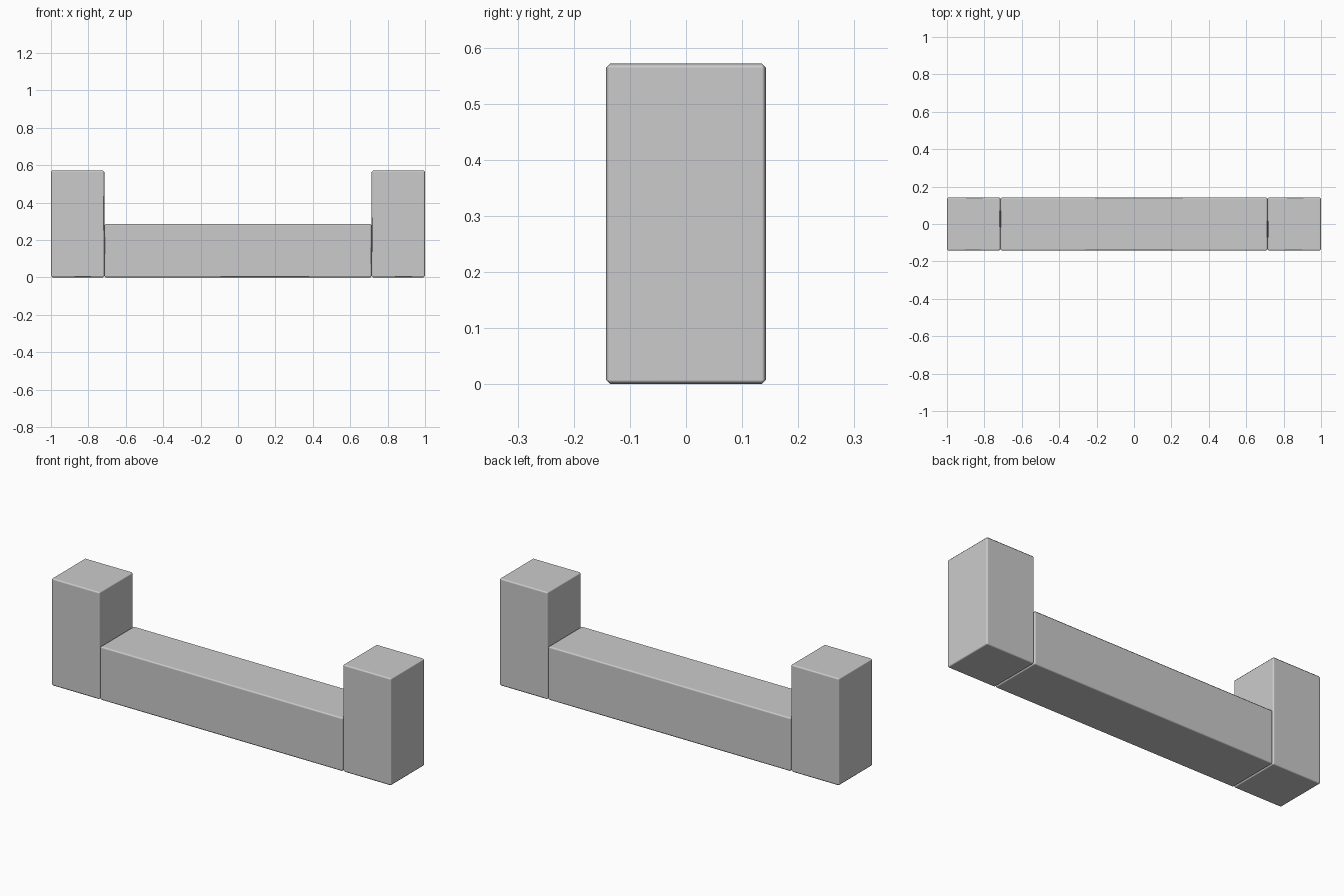
import bpy

if "Cube" in bpy.data.objects:
    bpy.data.objects.remove(bpy.data.objects["Cube"])

U = 2 / 7        # block module: the model is seven modules long
BEVEL = 0.008


def block(name, x, width, height):
    """Softly chamfered block standing on the ground."""
    bpy.ops.mesh.primitive_cube_add(size=1, location=(x, 0, height / 2))
    ob = bpy.context.object
    ob.name = name
    ob.scale = (width, U, height)
    bpy.ops.object.transform_apply(location=False, rotation=False, scale=True)
    bev = ob.modifiers.new("edge_chamfer", 'BEVEL')
    bev.width = BEVEL
    bev.segments = 1
    bev.harden_normals = True
    bpy.ops.object.shade_smooth()
    return ob


# Long low beam between the posts
block("beam", 0, 5 * U, U)

# Upright post at each end
for side, sign in (("left", -1), ("right", 1)):
    block(f"{side}_post", sign * 3 * U, U, 2 * U)
